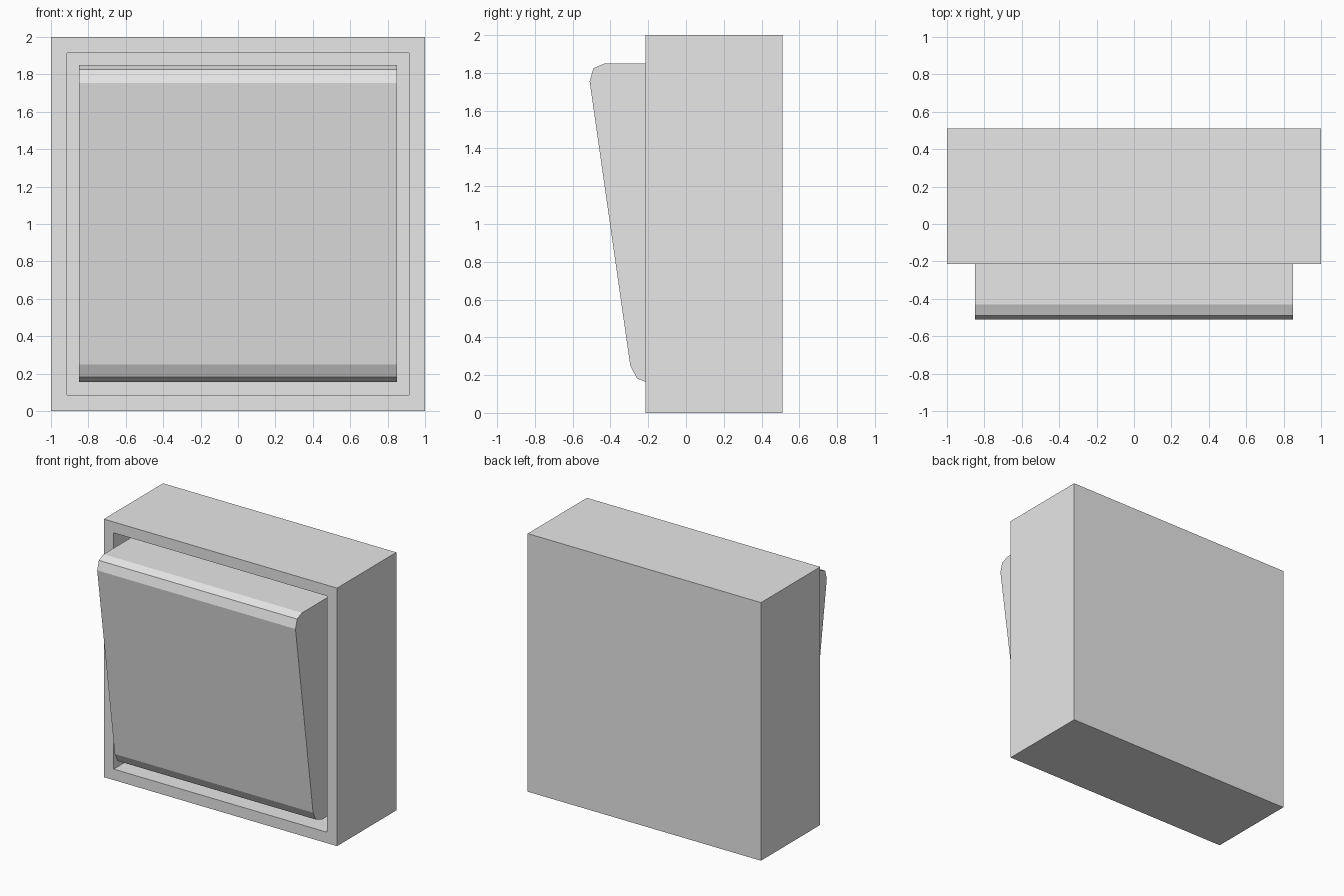
import bpy, bmesh

if "Cube" in bpy.data.objects:
    bpy.data.objects.remove(bpy.data.objects["Cube"])

grey = bpy.data.materials.new("light grey")
grey.diffuse_color = (0.8, 0.8, 0.8, 1)
grey.use_nodes = True
grey.node_tree.nodes["Principled BSDF"].inputs["Base Color"].default_value = grey.diffuse_color


def finish(bm, name):
    bmesh.ops.recalc_face_normals(bm, faces=bm.faces)
    mesh = bpy.data.meshes.new(name)
    bm.to_mesh(mesh)
    bm.free()
    mesh.materials.append(grey)
    obj = bpy.data.objects.new(name, mesh)
    bpy.context.collection.objects.link(obj)
    return obj


# Housing: box with a square recess in its front
FRONT, BACK, FLOOR = -0.215, 0.51, 0.10
bm = bmesh.new()
bmesh.ops.create_cube(bm, size=1)
for v in bm.verts:
    v.co.x *= 2
    v.co.z = 2 if v.co.z > 0 else 0
    v.co.y = BACK if v.co.y > 0 else FRONT
bm.normal_update()
face = min(bm.faces, key=lambda f: f.calc_center_median().y)
bmesh.ops.inset_region(bm, faces=[face], thickness=0.12)
walls = bmesh.ops.extrude_discrete_faces(bm, faces=[face])["faces"]
for v in walls[0].verts:
    v.co.y = FLOOR
finish(bm, "switch_housing")

# Rocker: tilted side profile (y, z) extruded across the recess
profile = [(FLOOR, 1.85), (-0.43, 1.85), (-0.49, 1.825), (-0.51, 1.755),
           (-0.295, 0.25), (-0.26, 0.183), (-0.19, 0.155), (FLOOR, 0.155)]
bm = bmesh.new()
side = bm.faces.new([bm.verts.new((-0.85, y, z)) for y, z in profile])
new = bmesh.ops.extrude_face_region(bm, geom=[side])["geom"]
bmesh.ops.translate(bm, vec=(1.7, 0, 0),
                    verts=[g for g in new if isinstance(g, bmesh.types.BMVert)])
# make sure both end caps exist
if len([f for f in bm.faces if len(f.verts) == len(profile)]) < 2:
    bmesh.ops.holes_fill(bm, edges=bm.edges)
finish(bm, "switch_rocker")
